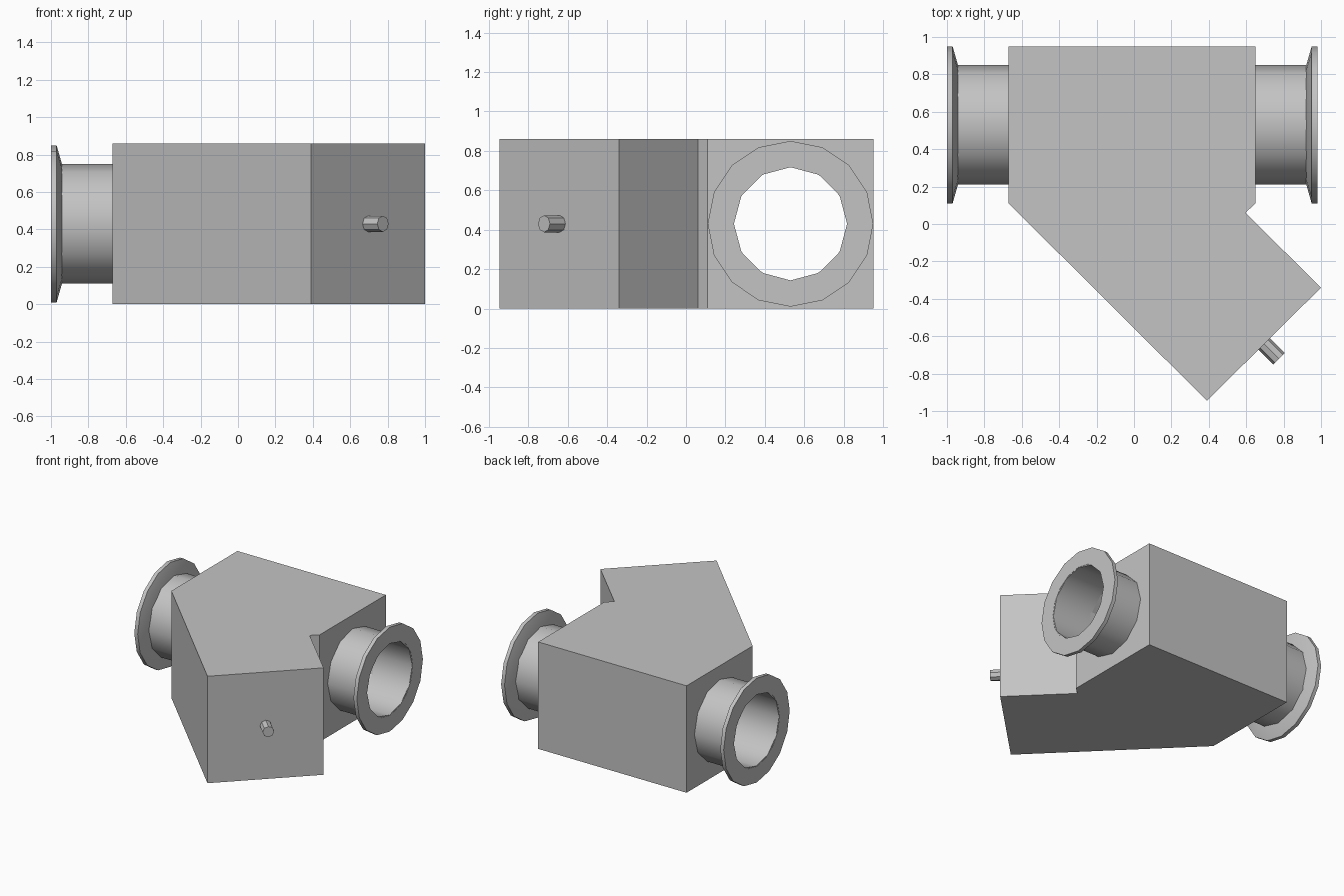
import bpy, bmesh, math
from mathutils import Vector, Matrix

cube = bpy.data.objects.get("Cube")
if cube:
    bpy.data.objects.remove(cube, do_unlink=True)

grey = bpy.data.materials.new("plain grey")
grey.use_nodes = True
colour = (0.55, 0.55, 0.55, 1)
grey.diffuse_color = colour
grey.node_tree.nodes["Principled BSDF"].inputs["Base Color"].default_value = colour

AXIS_Y, AXIS_Z = 0.53, 0.43
HEIGHT = 0.86


def add_object(name, bm, smooth=False):
    bmesh.ops.recalc_face_normals(bm, faces=bm.faces[:])
    mesh = bpy.data.meshes.new(name)
    bm.to_mesh(mesh)
    bm.free()
    mesh.materials.append(grey)
    obj = bpy.data.objects.new(name, mesh)
    bpy.context.collection.objects.link(obj)
    if smooth:
        bpy.ops.object.select_all(action='DESELECT')
        obj.select_set(True)
        bpy.context.view_layer.objects.active = obj
        bpy.ops.object.shade_smooth_by_angle(angle=math.radians(35))
    return obj


def ring(name, profile, sides):
    """Turn a closed (x, radius) profile around the bore axis."""
    bm = bmesh.new()
    loops = []
    for i in range(sides):
        a = 2 * math.pi * i / sides
        loops.append([bm.verts.new((x, AXIS_Y + r * math.cos(a), AXIS_Z + r * math.sin(a)))
                      for x, r in profile])
    n = len(profile)
    for i in range(sides):
        p, q = loops[i], loops[(i + 1) % sides]
        for j in range(n):
            k = (j + 1) % n
            bm.faces.new((p[j], p[k], q[k], q[j]))
    return add_object(name, bm, smooth=True)


def cylinder(name, start, end, radius, sides, smooth=False):
    start, end = Vector(start), Vector(end)
    axis = end - start
    turn = axis.to_track_quat('Z', 'Y').to_matrix().to_4x4()
    bm = bmesh.new()
    bmesh.ops.create_cone(bm, cap_ends=True, segments=sides, radius1=radius, radius2=radius,
                          depth=axis.length,
                          matrix=Matrix.Translation((start + end) / 2) @ turn)
    return add_object(name, bm, smooth)


# Body: a block with an angled branch
outline = [(-0.67, 0.95), (-0.67, 0.11), (0.39, -0.945), (1.0, -0.34),
           (0.595, 0.06), (0.65, 0.11), (0.65, 0.95)]
bm = bmesh.new()
base = bm.faces.new([bm.verts.new((x, y, 0)) for x, y in outline])
top = bmesh.ops.extrude_face_region(bm, geom=[base])
bmesh.ops.translate(bm, vec=(0, 0, HEIGHT),
                    verts=[v for v in top["geom"] if isinstance(v, bmesh.types.BMVert)])
body = add_object("valve_body", bm)

# Straight bore through the body
cutter = cylinder("bore_cutter", (-1.2, AXIS_Y, AXIS_Z), (1.2, AXIS_Y, AXIS_Z), 0.287, 12)
cutter.hide_render = True
cutter.hide_viewport = True
cut = body.modifiers.new("bore", 'BOOLEAN')
cut.operation = 'DIFFERENCE'
cut.solver = 'EXACT'
cut.object = cutter

# Pipe stub and tapered flange on each side
for side, wall, tip in (("right", -0.67, -1.0), ("left", 0.65, 0.98)):
    s = math.copysign(1, tip)
    ring(side + "_pipe", [(wall - s * 0.01, 0.287), (wall - s * 0.01, 0.32),
                          (tip - s * 0.002, 0.32), (tip - s * 0.002, 0.287)], 12)
    ring(side + "_flange", [(tip, 0.29), (tip, 0.42), (tip - s * 0.03, 0.42),
                            (tip - s * 0.06, 0.315), (tip - s * 0.06, 0.29)], 16)

# Small stem on the end of the branch
cylinder("stem", (0.68, -0.625, AXIS_Z), (0.775, -0.72, AXIS_Z), 0.043, 8)
